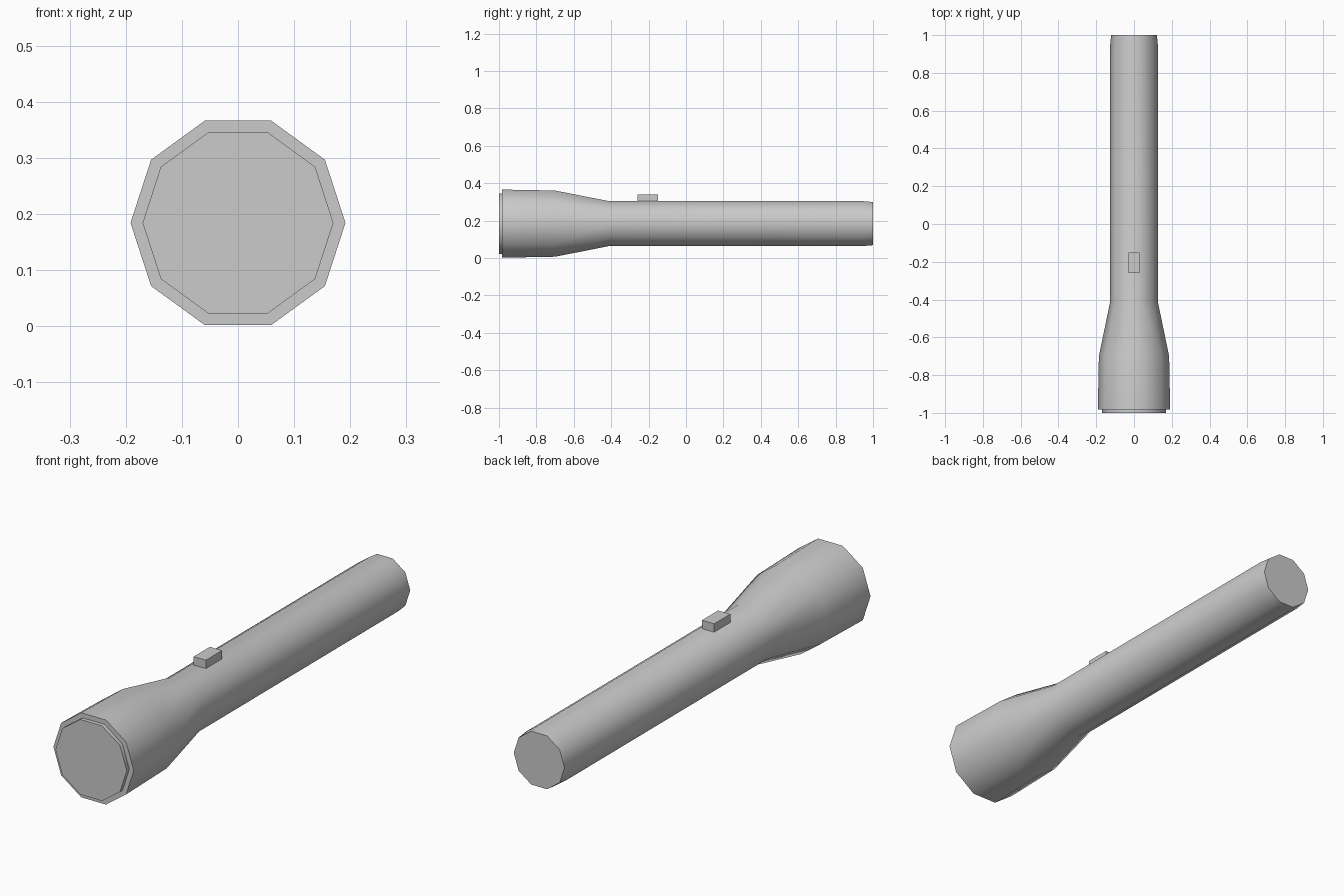
import bpy, bmesh, math

if "Cube" in bpy.data.objects:
    bpy.data.objects.remove(bpy.data.objects["Cube"])

SIDES = 10
CENTRE_Z = 0.184


def lathe(name, profile):
    """Revolve (y, radius) stations round the long axis and cap both ends."""
    bm = bmesh.new()
    rings = []
    for y, r in profile:
        angles = [2 * math.pi * i / SIDES for i in range(SIDES)]
        rings.append([bm.verts.new((r * math.cos(a), y, CENTRE_Z + r * math.sin(a)))
                      for a in angles])
    for a, b in zip(rings, rings[1:]):
        for i in range(SIDES):
            j = (i + 1) % SIDES
            bm.faces.new((a[i], a[j], b[j], b[i]))
    bm.faces.new(rings[0])
    bm.faces.new(rings[-1])
    bmesh.ops.recalc_face_normals(bm, faces=bm.faces)
    mesh = bpy.data.meshes.new(name)
    bm.to_mesh(mesh)
    bm.free()
    obj = bpy.data.objects.new(name, mesh)
    bpy.context.collection.objects.link(obj)
    bpy.ops.object.select_all(action='DESELECT')
    obj.select_set(True)
    bpy.context.view_layer.objects.active = obj
    bpy.ops.object.shade_smooth_by_angle(angle=math.radians(40))
    return obj


# Flared head, handle and tail in one lathed body
lathe("torch_body", [(-0.983, 0.1915), (-0.70, 0.186), (-0.41, 0.126),
                     (0.95, 0.126), (1.0, 0.121)])

# Lens disc standing slightly proud of the head
lathe("lens", [(-1.0, 0.17), (-0.98, 0.17)])

# Slide switch on the top flat
bpy.ops.mesh.primitive_cube_add(size=1, location=(0, -0.205, 0.319))
switch = bpy.context.object
switch.name = "switch"
switch.scale = (0.058, 0.11, 0.042)
bpy.ops.object.transform_apply(location=False, rotation=False, scale=True)
